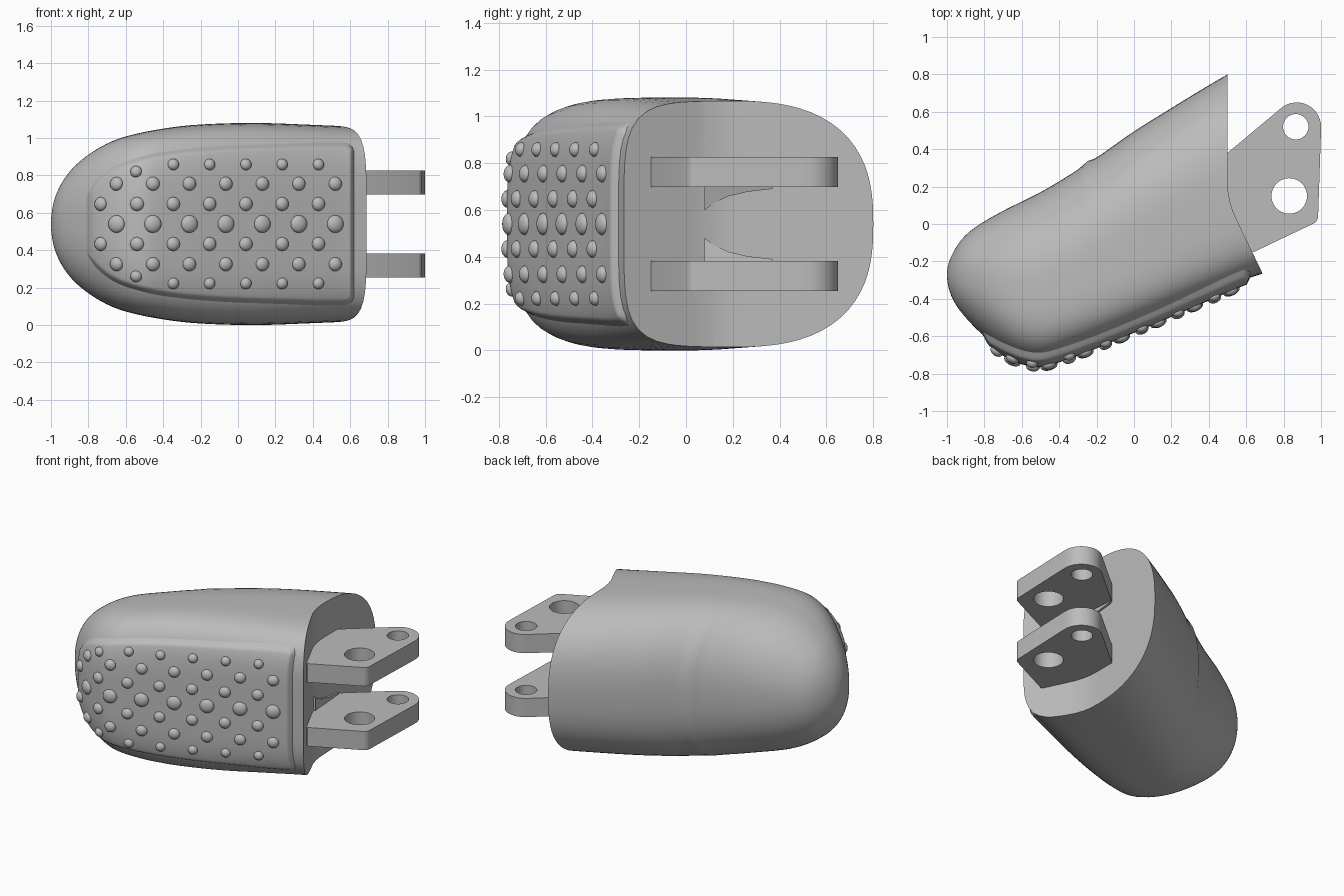
import bpy, bmesh, math
from mathutils import Vector

if "Cube" in bpy.data.objects:
    bpy.data.objects.remove(bpy.data.objects["Cube"])

grey = bpy.data.materials.new("plain grey")
grey.use_nodes = True
grey.diffuse_color = (0.5, 0.5, 0.5, 1)
grey.node_tree.nodes["Principled BSDF"].inputs["Base Color"].default_value = (0.5, 0.5, 0.5, 1)

MID = 0.54  # height of the symmetry plane


def make(name, bm):
    bmesh.ops.recalc_face_normals(bm, faces=bm.faces)
    mesh = bpy.data.meshes.new(name)
    bm.to_mesh(mesh)
    bm.free()
    mesh.materials.append(grey)
    ob = bpy.data.objects.new(name, mesh)
    bpy.context.collection.objects.link(ob)
    return ob


def activate(ob):
    bpy.ops.object.select_all(action='DESELECT')
    ob.select_set(True)
    bpy.context.view_layer.objects.active = ob


def smooth(ob, angle=35):
    activate(ob)
    bpy.ops.object.shade_smooth_by_angle(angle=math.radians(angle))


def prism(name, pts, z0, z1):
    bm = bmesh.new()
    face = bm.faces.new([bm.verts.new((x, y, z0)) for x, y in pts])
    top = bmesh.ops.extrude_face_region(bm, geom=[face])
    verts = [g for g in top["geom"] if isinstance(g, bmesh.types.BMVert)]
    bmesh.ops.translate(bm, verts=verts, vec=(0, 0, z1 - z0))
    return make(name, bm)


def cut(ob, cutter):
    cutter.hide_render = True
    mod = ob.modifiers.new("cut", 'BOOLEAN')
    mod.operation, mod.solver, mod.object = 'DIFFERENCE', 'EXACT', cutter
    activate(ob)
    bpy.ops.object.modifier_apply(modifier=mod.name)
    bpy.data.objects.remove(cutter)


def circle(cx, cy, r, a0=0, a1=360, n=40):
    return [(cx + r * math.cos(math.radians(a0 + (a1 - a0) * i / n)),
             cy + r * math.sin(math.radians(a0 + (a1 - a0) * i / n))) for i in range(n)]


def curve(keys):
    """Smooth function of x through keys, rounded off at the nose (x = -1)."""
    s = [math.sqrt(x + 1) for x, _ in keys]
    v = [k[1] for k in keys]
    n = len(keys)
    slope = [(v[min(i + 1, n - 1)] - v[max(i - 1, 0)]) /
             (s[min(i + 1, n - 1)] - s[max(i - 1, 0)]) for i in range(n)]

    def f(x):
        q = math.sqrt(max(x + 1, 0))
        i = max(j for j in range(n - 1) if s[j] <= q or j == 0)
        d = s[i + 1] - s[i]
        t = (q - s[i]) / d
        return ((2*t**3 - 3*t*t + 1) * v[i] + (t**3 - 2*t*t + t) * d * slope[i]
                + (3*t*t - 2*t**3) * v[i + 1] + (t**3 - t*t) * d * slope[i + 1])
    return f


# Outline curves of the fingertip shell along x
front = curve([(-1, -.27), (-.97, -.40), (-.9, -.5), (-.8, -.6), (-.7, -.675), (-.6, -.72),
               (-.5, -.735), (-.4, -.71), (-.2, -.635), (.1, -.51), (.4, -.38), (.6, -.295), (.75, -.245)])
back = curve([(-1, -.27), (-.98, -.18), (-.9, -.06), (-.7, .07), (-.5, .17), (-.3, .29),
              (-.25, .335), (-.2, .355), (0, .495), (.2, .62), (.5, .8), (.75, .94)])
half = curve([(-1, 0), (-.98, .135), (-.9, .28), (-.8, .37), (-.7, .43), (-.6, .468),
              (-.4, .51), (-.2, .532), (.1, .54), (.4, .53), (.75, .515)])
blunt = curve([(-1, 2.1), (-.8, 2.6), (-.5, 3.6), (0, 4.6), (.75, 5)])


def middle(x):
    return front(x) + 0.47 * (back(x) - front(x))


def surface(x, z):
    """y of the shell front at offset z from the symmetry plane."""
    p, m = blunt(x), middle(x)
    k = max(0, 1 - abs(z / half(x)) ** p) ** (1 / p)
    return m - (m - front(x)) * k


# Shell: lofted blunt cross-sections, closed at the nose
bm = bmesh.new()
rings, N, STEPS = [], 80, 70
for i in range(1, STEPS + 1):
    x = -1 + 1.74 * (i / STEPS) ** 2
    ring = []
    for j in range(N):
        a = 2 * math.pi * j / N
        c, s = math.cos(a), math.sin(a)
        p = blunt(x) if c < 0 else 2.0 + 0.2 * (blunt(x) - 2)
        r = (abs(c) ** p + abs(s) ** p) ** (-1 / p)
        depth = middle(x) - front(x) if c < 0 else back(x) - middle(x)
        ring.append(bm.verts.new((x, middle(x) + depth * r * c, MID + half(x) * r * s)))
    rings.append(ring)
for a, b in zip(rings, rings[1:]):
    for j in range(N):
        bm.faces.new((a[j], a[(j + 1) % N], b[(j + 1) % N], b[j]))
nose = bm.verts.new((-1, -.27, MID))
for j in range(N):
    bm.faces.new((nose, rings[0][(j + 1) % N], rings[0][j]))
bm.faces.new(rings[-1])
shell = make("fingertip_shell", bm)

# Knuckle end: straight behind, sweeping forward to a sharp lip
end = [(.5, 1.3), (.5, .24), (.504, .17), (.513, .12), (.528, .07), (.56, 0), (.69, -.27),
       (.76, -.42), (1.3, -.42), (1.3, 1.3)]
cut(shell, prism("end_cutter", end, -.5, 1.6))
smooth(shell)

# Grip pad: thin raised panel following the shell front
pad_half = curve([(-.83, .03), (-.82, .13), (-.78, .22), (-.7, .3), (-.6, .35), (-.4, .4),
                  (-.1, .43), (.3, .445), (.56, .45), (.605, .435), (.63, .38)])


def ease(d):
    t = min(max(d, 0), 1)
    return t * t * (3 - 2 * t)


def pad_y(x, z):
    edge = min((pad_half(x) - abs(z)) / .045, (x + .83) / .06, (.63 - x) / .03)
    return surface(x, z) + .012 - .042 * ease(edge)


bm = bmesh.new()
U, V = 110, 64
grid = []
for i in range(U + 1):
    x = -.1 - .73 * math.cos(math.pi * i / U)
    zs = [pad_half(x) * math.sin(math.pi / 2 * (2 * j / V - 1)) for j in range(V + 1)]
    grid.append([bm.verts.new((x, pad_y(x, z), MID + z)) for z in zs])
for a, b in zip(grid, grid[1:]):
    for j in range(V):
        bm.faces.new((a[j], b[j], b[j + 1], a[j + 1]))
pad = make("grip_pad", bm)
smooth(pad, 50)

# Grip studs: flattened domes in staggered rows, smaller towards the edges
spots = [(.52 - .195 * i, 0, .047) for i in range(7)]
for side in (-1, 1):
    spots += [(.43 - .194 * i, side * .107, .037) for i in range(7)]
    spots += [(.52 - .195 * i, side * .215, .037) for i in range(7)]
    spots += [(.43 - .194 * i, side * .318, .031) for i in range(5)]
    spots.append((-.545, side * .28, .031))
bm = bmesh.new()
e = .02
for x, z, r in spots:
    dx = (pad_y(x + e, z) - pad_y(x - e, z)) / (2 * e)
    dz = (pad_y(x, z + e) - pad_y(x, z - e)) / (2 * e)
    turn = Vector((dx, -1, dz)).to_track_quat('Z', 'Y').to_matrix()
    dome = bmesh.ops.create_uvsphere(bm, u_segments=20, v_segments=12, radius=1)
    for v in dome["verts"]:
        co = Vector((v.co.x * r, v.co.y * r, v.co.z * .026))
        v.co = turn @ co + Vector((x, pad_y(x, z), MID + z))
studs = make("grip_studs", bm)
smooth(studs, 60)

# Hinge lugs: a pair of drilled plates, each with a small web at its root
outline = [(.4, .3), (.5, .38)] + circle(.87, .52, .13, 130, -2, 14) \
    + [(1, .5), (.985, .06)] + circle(.935, .045, .05, 0, -65, 6) + [(.64, -.15), (.5, -.1), (.4, 0)]
for side, label in ((-1, "lower"), (1, "upper")):
    z0, z1 = sorted((MID + side * .157, MID + side * .287))
    lug = prism(label + "_hinge_lug", outline, z0, z1)
    for x, y, r in ((.865, .52, .068), (.83, .15, .095)):
        cut(lug, prism("hole_cutter", circle(x, y, r), z0 - .1, z1 + .1))
    smooth(lug, 30)

    bm = bmesh.new()
    web = [(.08, .17), (.08, .06), (.12, .09), (.18, .118), (.26, .137), (.37, .15), (.37, .17)]
    face = bm.faces.new([bm.verts.new((.45, y, MID + side * z)) for y, z in web])
    out = bmesh.ops.extrude_face_region(bm, geom=[face])
    for g in out["geom"]:
        if isinstance(g, bmesh.types.BMVert):
            g.co.x = .54 if g.co.y < .1 else .515
    smooth(make(label + "_lug_web", bm), 30)
